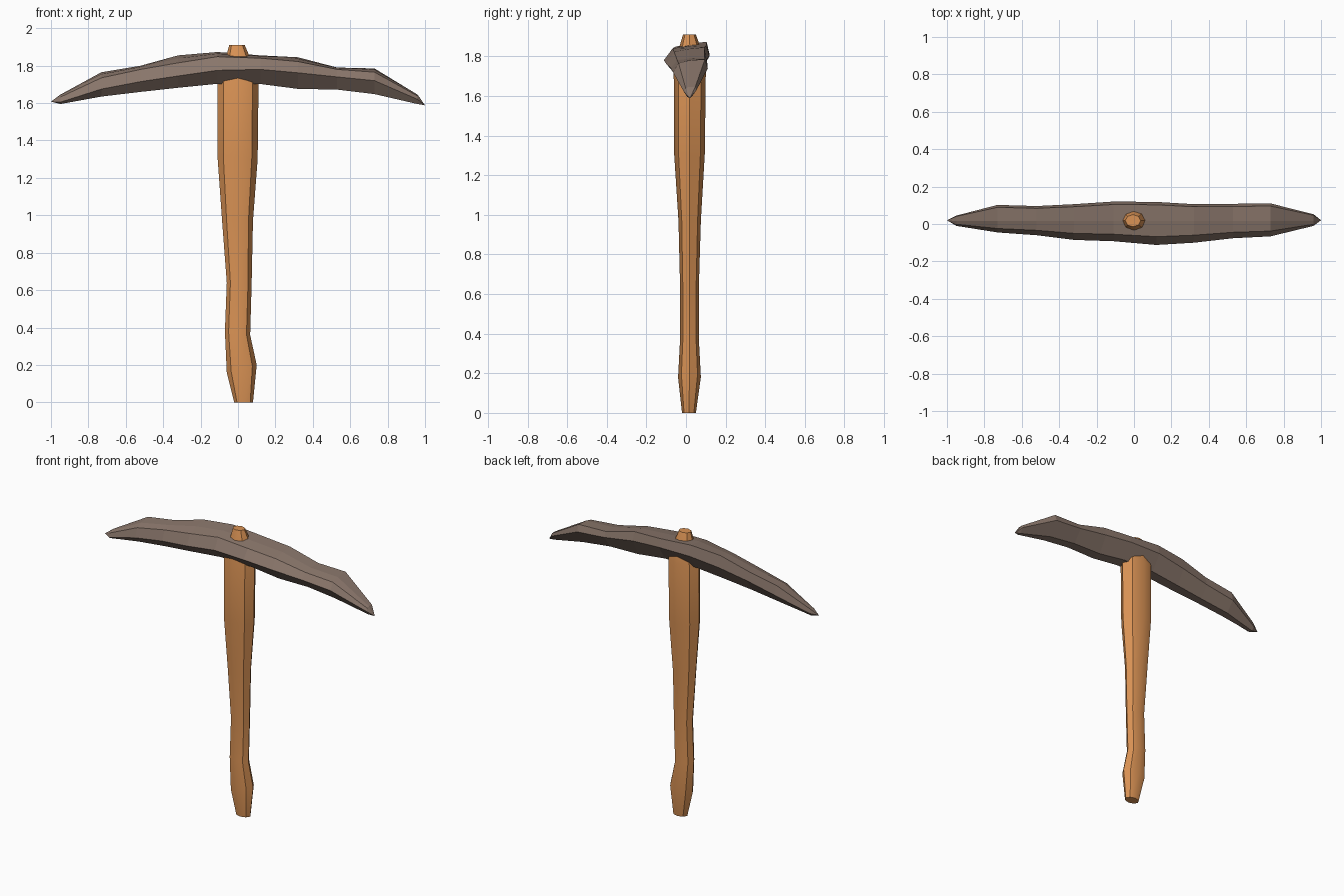
import bpy, bmesh, math

if "Cube" in bpy.data.objects:
    bpy.data.objects.remove(bpy.data.objects["Cube"])


def material(name, color):
    m = bpy.data.materials.new(name)
    m.diffuse_color = (*color, 1)
    m.use_nodes = True
    m.node_tree.nodes["Principled BSDF"].inputs["Base Color"].default_value = m.diffuse_color
    return m


def loft(name, rings, mat, start_tip=None, end_tip=None):
    """Skin a list of equal-length point rings; ends are capped or pointed."""
    bm = bmesh.new()
    loops = [[bm.verts.new(p) for p in r] for r in rings]
    n = len(loops[0])
    for a, b in zip(loops, loops[1:]):
        for i in range(n):
            j = (i + 1) % n
            bm.faces.new((a[i], a[j], b[j], b[i]))
    for loop, tip in ((loops[0], start_tip), (loops[-1], end_tip)):
        if tip:
            t = bm.verts.new(tip)
            for i in range(n):
                bm.faces.new((loop[i], loop[(i + 1) % n], t))
        else:
            bm.faces.new(loop)
    bmesh.ops.recalc_face_normals(bm, faces=bm.faces)
    me = bpy.data.meshes.new(name)
    bm.to_mesh(me)
    bm.free()
    me.materials.append(mat)
    ob = bpy.data.objects.new(name, me)
    bpy.context.collection.objects.link(ob)
    return ob


def smooth(ob, angle):
    bpy.ops.object.select_all(action='DESELECT')
    ob.select_set(True)
    bpy.context.view_layer.objects.active = ob
    bpy.ops.object.shade_smooth_by_angle(angle=math.radians(angle))


wood = material("wood", (0.70, 0.29, 0.09))
stone = material("stone", (0.25, 0.18, 0.145))

# Handle: eight-sided rings as (z, x min, x max, y min, y max, z tilt)
handle_rows = [
    (0.00, -0.02, 0.08, -0.02, 0.05, 0),
    (0.18, -0.06, 0.10, -0.04, 0.075, 0.02),
    (0.37, -0.07, 0.065, -0.03, 0.065, -0.01),
    (0.64, -0.06, 0.073, -0.03, 0.065, 0),
    (0.97, -0.085, 0.08, -0.038, 0.075, 0),
    (1.31, -0.11, 0.105, -0.06, 0.095, -0.01),
    (1.72, -0.11, 0.11, -0.062, 0.10, 0),
    (1.84, -0.066, 0.066, -0.036, 0.075, 0),
    (1.91, -0.047, 0.036, -0.015, 0.05, 0),
]
rings = []
for z, x0, x1, y0, y1, tilt in handle_rows:
    ring = []
    for k in range(8):
        c, s = math.cos(k * math.pi / 4), math.sin(k * math.pi / 4)
        ring.append(((x0 + x1) / 2 + c * (x1 - x0) / 2,
                     (y0 + y1) / 2 + s * (y1 - y0) / 2, z + tilt * c))
    rings.append(ring)
smooth(loft("handle", rings, wood), 40)

# Pick head: x, front y, back y, bottom z, front edge z, ridge z, top z
head_rows = [
    (-0.95, -0.010, 0.045, 1.595, 1.605, 1.632, 1.645),
    (-0.73, -0.045, 0.102, 1.635, 1.675, 1.735, 1.765),
    (-0.52, -0.060, 0.096, 1.660, 1.715, 1.780, 1.800),
    (-0.32, -0.085, 0.106, 1.682, 1.745, 1.815, 1.855),
    (-0.11, -0.092, 0.120, 1.703, 1.775, 1.848, 1.873),
    (0.12, -0.112, 0.118, 1.702, 1.780, 1.840, 1.855),
    (0.32, -0.100, 0.106, 1.676, 1.762, 1.822, 1.845),
    (0.53, -0.076, 0.108, 1.672, 1.740, 1.780, 1.790),
    (0.73, -0.066, 0.110, 1.648, 1.720, 1.765, 1.785),
    (0.96, -0.010, 0.052, 1.595, 1.620, 1.638, 1.645),
]
rings = []
for x, yf, yb, zb, ze, zr, zt in head_rows:
    c = 0.015
    rings.append([
        (x, c + (yf - c) * 0.35, zb),
        (x, yf, ze),
        (x, c + (yf - c) * 0.65, zr),
        (x, c, (zr + zt) / 2 + 0.004),
        (x, c + (yb - c) * 0.85, zt),
        (x, yb, ze + 0.3 * (zt - ze)),
        (x, c + (yb - c) * 0.35, zb),
    ])
loft("pick_head", rings, stone, (-1.0, 0.02, 1.608), (1.0, 0.02, 1.588))
